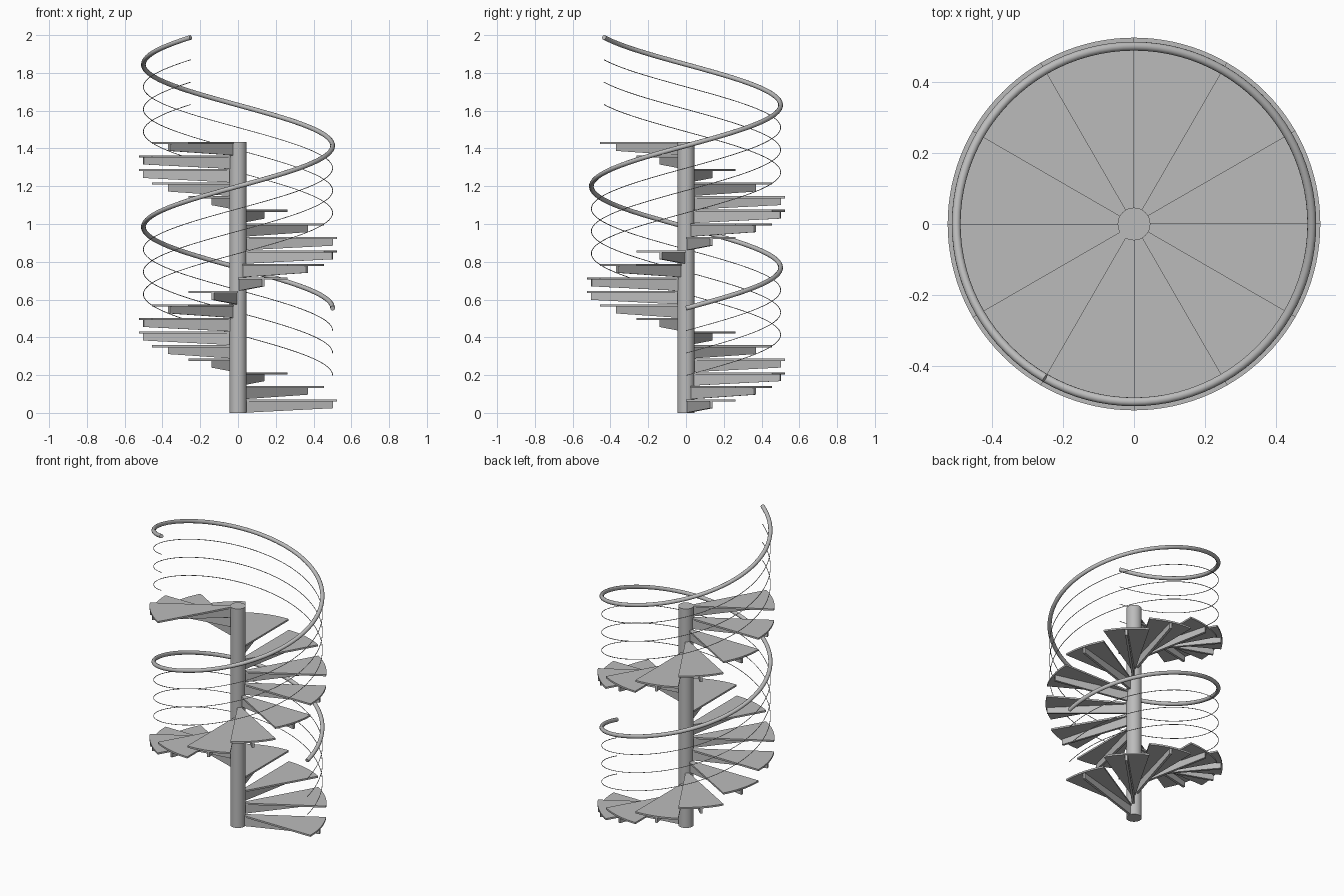
import bpy, bmesh
from math import sin, cos, radians

cube = bpy.data.objects.get("Cube")
if cube:
    bpy.data.objects.remove(cube)

STEPS = 20
TURN = radians(30)
TOTAL_HEIGHT = 1.434
RISE = TOTAL_HEIGHT / STEPS
TREAD_RADIUS = 0.525
TREAD_THICK = 0.011
RAIL_RADIUS = 0.501

grey = bpy.data.materials.new("grey_metal")
grey.use_nodes = True
colour = (0.5, 0.5, 0.5, 1)
grey.diffuse_color = colour
grey.node_tree.nodes["Principled BSDF"].inputs["Base Color"].default_value = colour


def smooth(obj):
    bpy.ops.object.select_all(action="DESELECT")
    obj.select_set(True)
    bpy.context.view_layer.objects.active = obj
    bpy.ops.object.shade_smooth_by_angle(angle=radians(35))


def prism_mesh(name, outline, offset):
    """Extrude a flat outline along an offset vector."""
    bm = bmesh.new()
    face = bm.faces.new([bm.verts.new(p) for p in outline])
    extruded = bmesh.ops.extrude_face_region(bm, geom=[face])
    moved = [g for g in extruded["geom"] if isinstance(g, bmesh.types.BMVert)]
    bmesh.ops.translate(bm, verts=moved, vec=offset)
    bmesh.ops.recalc_face_normals(bm, faces=bm.faces)
    mesh = bpy.data.meshes.new(name)
    bm.to_mesh(mesh)
    bm.free()
    mesh.materials.append(grey)
    return mesh


def place(name, mesh, z, angle):
    obj = bpy.data.objects.new(name, mesh)
    obj.location.z = z
    obj.rotation_euler.z = angle
    bpy.context.collection.objects.link(obj)
    return obj


def helix_tube(name, start_z, radius, sides):
    """Round bar winding up alongside the steps."""
    curve = bpy.data.curves.new(name, "CURVE")
    curve.dimensions = "3D"
    curve.bevel_depth = radius
    curve.bevel_resolution = sides
    curve.use_fill_caps = True
    count = STEPS * 8
    spline = curve.splines.new("POLY")
    spline.points.add(count)
    for i, point in enumerate(spline.points):
        t = i / count
        a = t * STEPS * TURN
        point.co = (RAIL_RADIUS * cos(a), RAIL_RADIUS * sin(a),
                    start_z + t * TOTAL_HEIGHT, 1)
    curve.materials.append(grey)
    obj = bpy.data.objects.new(name, curve)
    bpy.context.collection.objects.link(obj)
    bpy.ops.object.select_all(action="DESELECT")
    obj.select_set(True)
    bpy.context.view_layer.objects.active = obj
    bpy.ops.object.convert(target="MESH")
    smooth(bpy.context.view_layer.objects.active)


# Central column
bpy.ops.mesh.primitive_cylinder_add(vertices=48, radius=0.046, depth=TOTAL_HEIGHT,
                                    location=(0, 0, TOTAL_HEIGHT / 2))
column = bpy.context.object
column.name = "central_column"
column.data.materials.append(grey)
smooth(column)

# Wedge tread with a curved outer edge
ARC = 10
wedge = [(0.03 * cos(a), 0.03 * sin(a), 0) for a in (TURN, 0)]
wedge += [(TREAD_RADIUS * cos(TURN * i / ARC), TREAD_RADIUS * sin(TURN * i / ARC), 0)
          for i in range(ARC + 1)]
tread_mesh = prism_mesh("tread", wedge, (0, 0, -TREAD_THICK))

# Tapered bracket under the middle of each tread
HALF = 0.0075
profile = [(0.03, 0), (0.518, 0), (0.518, -0.036), (0.03, -0.06)]
bracket_mesh = prism_mesh("bracket", [(x, -HALF, z) for x, z in profile], (0, 2 * HALF, 0))

for i in range(STEPS):
    top = RISE * (i + 1)
    place(f"tread_{i + 1}", tread_mesh, top, i * TURN)
    place(f"bracket_{i + 1}", bracket_mesh, top - TREAD_THICK, (i + 0.5) * TURN)

# Handrail and the three thin guard wires below it
RAIL_START = 0.554
helix_tube("handrail", RAIL_START, 0.0125, 4)
for i in range(3):
    helix_tube(f"guard_wire_{i + 1}", RAIL_START - 0.1185 * (i + 1), 0.002, 1)
